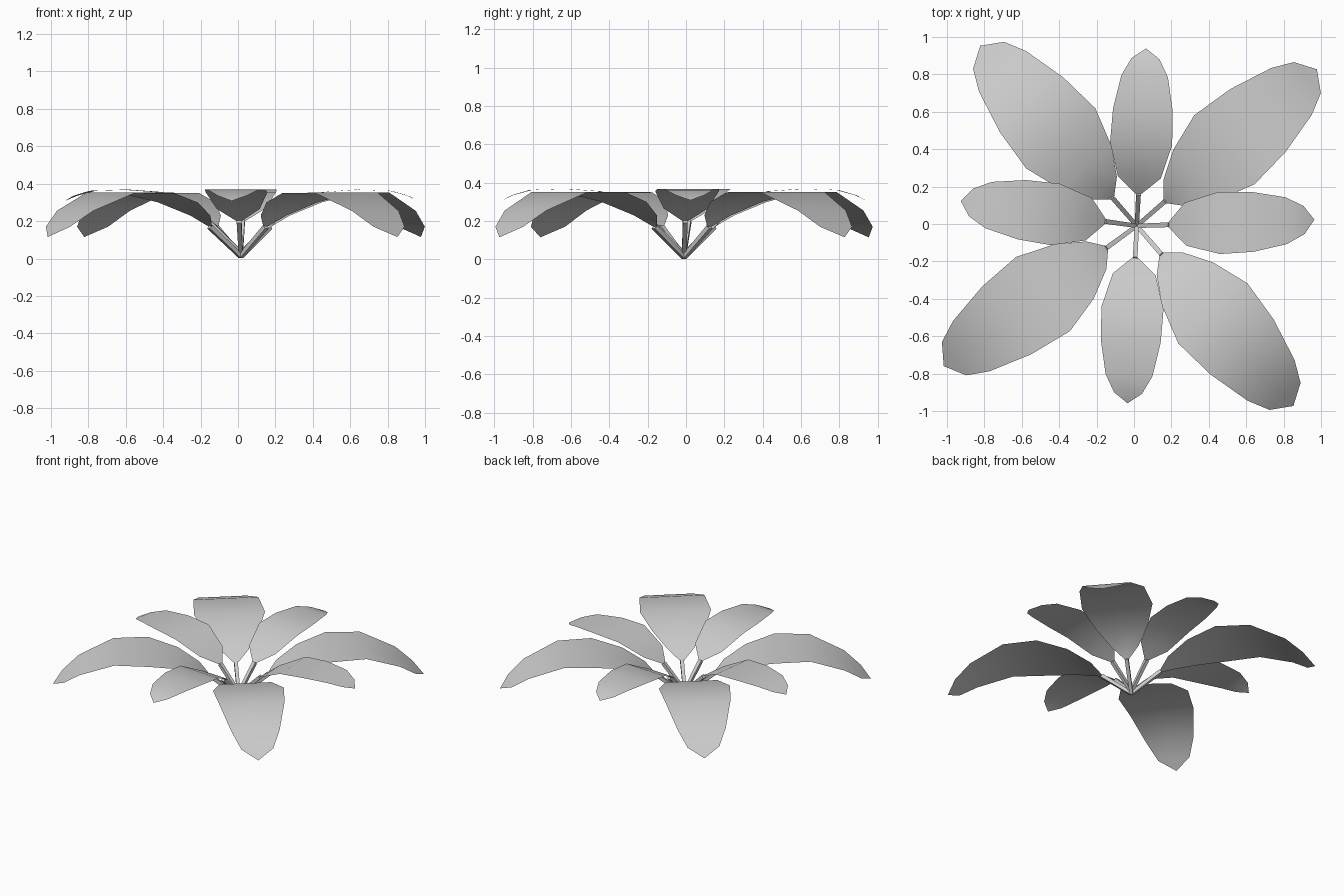
import bpy, bmesh
from math import radians
from mathutils import Matrix, Vector

cube = bpy.data.objects.get("Cube")
if cube:
    bpy.data.objects.remove(cube, do_unlink=True)

CENTRE = Vector((0.015, -0.01, 0))

grey = bpy.data.materials.new("leaf_grey")
grey.use_nodes = True
grey.diffuse_color = (0.6, 0.6, 0.6, 1)
grey.node_tree.nodes["Principled BSDF"].inputs["Base Color"].default_value = (0.6, 0.6, 0.6, 1)

# Leaf stations from stalk to tip: distance out, half width, height
LARGE = [(0.2, 0.014, 0.17), (0.268, 0.092, 0.23), (0.416, 0.18, 0.3), (0.62, 0.245, 0.35),
         (0.858, 0.224, 0.352), (1.095, 0.166, 0.255), (1.208, 0.11, 0.17), (1.276, 0, 0.115)]
SMALL = [(0.17, 0.014, 0.2), (0.26, 0.115, 0.265), (0.44, 0.166, 0.355), (0.62, 0.16, 0.368),
         (0.8, 0.125, 0.362), (0.895, 0.075, 0.335), (0.95, 0, 0.308)]


def finish(bm, name, angle):
    """Turn a part built along +x to its direction and place it."""
    bm.transform(Matrix.Translation(CENTRE) @ Matrix.Rotation(radians(angle), 4, "Z"))
    mesh = bpy.data.meshes.new(name)
    bm.to_mesh(mesh)
    bm.free()
    mesh.materials.append(grey)
    obj = bpy.data.objects.new(name, mesh)
    bpy.context.collection.objects.link(obj)
    return obj


def leaf(name, stations, angle):
    """Arched single-sheet blade with a midrib and pointed tip."""
    bm = bmesh.new()
    rows = [[bm.verts.new((r, side * w, z)) for side in (-1, 0, 1)] for r, w, z in stations[:-1]]
    r, w, z = stations[-1]
    tip = bm.verts.new((r, 0, z))
    for a, b in zip(rows, rows[1:]):
        for i in range(2):
            bm.faces.new((a[i], b[i], b[i + 1], a[i + 1]))
    for i in range(2):
        bm.faces.new((rows[-1][i], tip, rows[-1][i + 1]))
    for face in bm.faces:
        face.smooth = True
    finish(bm, name, angle)


def stalk(name, start, stations, angle):
    """Thin four-sided stalk from the root to the foot of the blade."""
    foot = Vector((stations[0][0] + 0.005, 0, stations[0][2]))
    axis = foot - start
    bm = bmesh.new()
    turn = axis.to_track_quat("Z", "Y").to_matrix().to_4x4()
    bmesh.ops.create_cone(bm, cap_ends=True, segments=4, radius1=0.016, radius2=0.018,
                          depth=axis.length,
                          matrix=Matrix.Translation((start + foot) / 2) @ turn
                          @ Matrix.Rotation(radians(45), 4, "Z"))
    finish(bm, name, angle)


# Four broad outer leaves and four narrow ones between them
for side, angle in {"back_left": 41, "back_right": 131, "front_right": 216, "front_left": -49}.items():
    leaf("large_leaf_" + side, LARGE, angle)
    stalk("large_stalk_" + side, Vector((0, 0, 0.012)), LARGE, angle)
for side, angle in {"left": 2, "back": 87, "right": 172, "front": -93}.items():
    leaf("small_leaf_" + side, SMALL, angle)
    stalk("small_stalk_" + side, Vector((0, 0, 0.03)), SMALL, angle)
